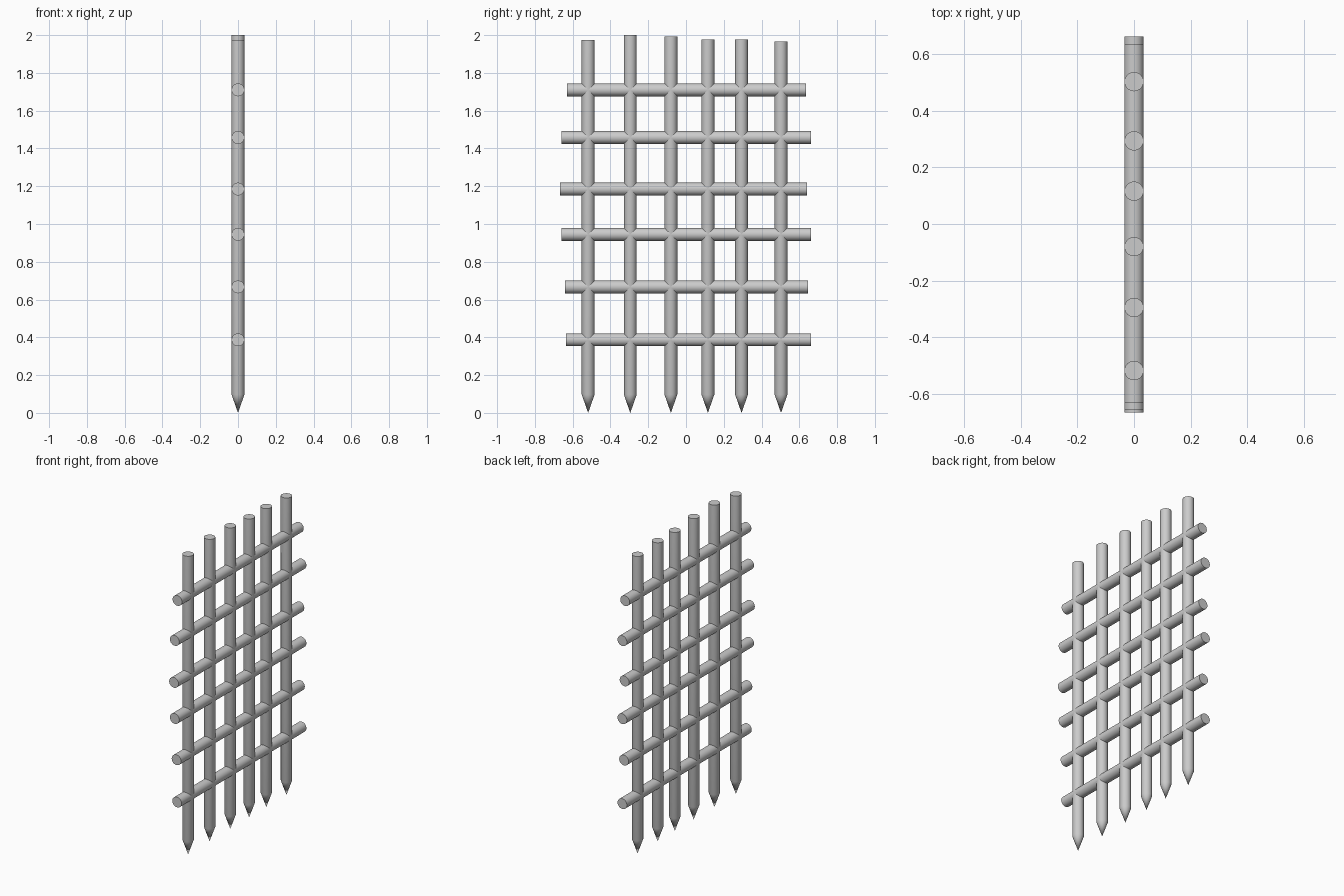
import bpy, bmesh, math
from mathutils import Matrix

if "Cube" in bpy.data.objects:
    bpy.data.objects.remove(bpy.data.objects["Cube"])

R = 0.034
SEGS = 32


def lathe_bar(name, profile, matrix):
    """Revolve a (radius, height) profile about z, then place it."""
    bm = bmesh.new()
    rings = []
    for r, h in profile:
        if r == 0:
            rings.append([bm.verts.new((0, 0, h))] * SEGS)
        else:
            rings.append([bm.verts.new((r * math.cos(2 * math.pi * i / SEGS),
                                        r * math.sin(2 * math.pi * i / SEGS), h))
                          for i in range(SEGS)])
    for a, b in zip(rings, rings[1:]):
        for i in range(SEGS):
            j = (i + 1) % SEGS
            bm.faces.new(dict.fromkeys((a[i], a[j], b[j], b[i])))
    # flat end caps
    for ring in (rings[0], rings[-1]):
        if ring[0] is not ring[1]:
            bm.faces.new(ring)
    bmesh.ops.recalc_face_normals(bm, faces=bm.faces)
    bm.transform(matrix)
    mesh = bpy.data.meshes.new(name)
    bm.to_mesh(mesh)
    bm.free()
    obj = bpy.data.objects.new(name, mesh)
    bpy.context.collection.objects.link(obj)
    bpy.ops.object.select_all(action='DESELECT')
    obj.select_set(True)
    bpy.context.view_layer.objects.active = obj
    bpy.ops.object.shade_smooth_by_angle(angle=math.radians(30))


# upright bars with pointed feet: (y, top)
uprights = [(-0.518, 1.974), (-0.295, 2.0), (-0.08, 1.993),
            (0.116, 1.977), (0.294, 1.977), (0.503, 1.967)]
for n, (y, top) in enumerate(uprights, 1):
    lathe_bar(f"upright_bar_{n}", [(0, 0), (R, 0.097), (R, top)],
              Matrix.Translation((0, y, 0)))

# horizontal cross bars: (z, y start, y end)
crossbars = [(0.387, -0.634, 0.662), (0.667, -0.64, 0.645), (0.945, -0.658, 0.662),
             (1.185, -0.666, 0.64), (1.458, -0.658, 0.662), (1.71, -0.63, 0.634)]
for n, (z, y0, y1) in enumerate(crossbars, 1):
    lathe_bar(f"cross_bar_{n}", [(R, y0), (R, y1)],
              Matrix.Translation((0, 0, z)) @ Matrix.Rotation(-math.pi / 2, 4, 'X'))
